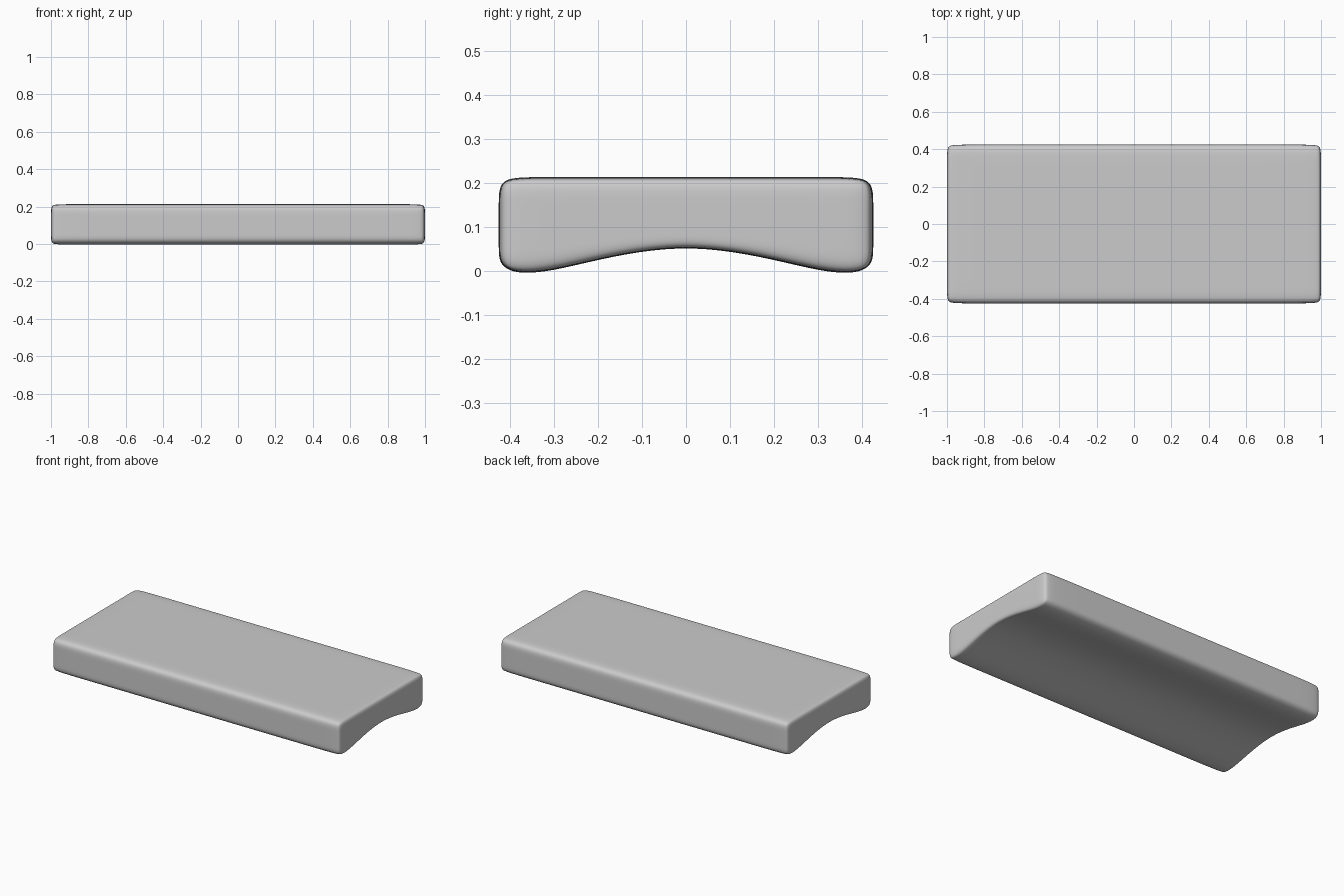
import bpy, bmesh

if "Cube" in bpy.data.objects:
    bpy.data.objects.remove(bpy.data.objects["Cube"])

# Control cage positions along each axis (subdivision rounds the edges)
xs = [-1.0, -0.95, 0.95, 1.0]
ys = [-0.425, -0.34, 0.0, 0.34, 0.425]
# one column of heights per y position: bottom edge follows the arch
low = [0.005, -0.018, 0.0855, -0.018, 0.005]
mid_low = [0.05, 0.05, 0.10, 0.05, 0.05]


def cage_point(i, j, k):
    z = (low[j], mid_low[j], 0.155, 0.213)[k]
    return xs[i], ys[j], z


bm = bmesh.new()
verts = {}


def vert(*key):
    if key not in verts:
        verts[key] = bm.verts.new(cage_point(*key))
    return verts[key]


# Six sides of the slab, each a grid of quads
size = (3, 4, 3)
for axis in range(3):
    u, v = [a for a in range(3) if a != axis]
    for side in (0, size[axis]):
        for a in range(size[u]):
            for b in range(size[v]):
                quad = []
                for da, db in ((0, 0), (1, 0), (1, 1), (0, 1)):
                    key = [0, 0, 0]
                    key[axis], key[u], key[v] = side, a + da, b + db
                    quad.append(vert(*key))
                bm.faces.new(quad)
bmesh.ops.recalc_face_normals(bm, faces=bm.faces)

mesh = bpy.data.meshes.new("arched_slab")
bm.to_mesh(mesh)
bm.free()
mesh.shade_smooth()
slab = bpy.data.objects.new("arched_slab", mesh)
bpy.context.collection.objects.link(slab)

# Soft rounded surface
sub = slab.modifiers.new("smooth", 'SUBSURF')
sub.levels = sub.render_levels = 4
